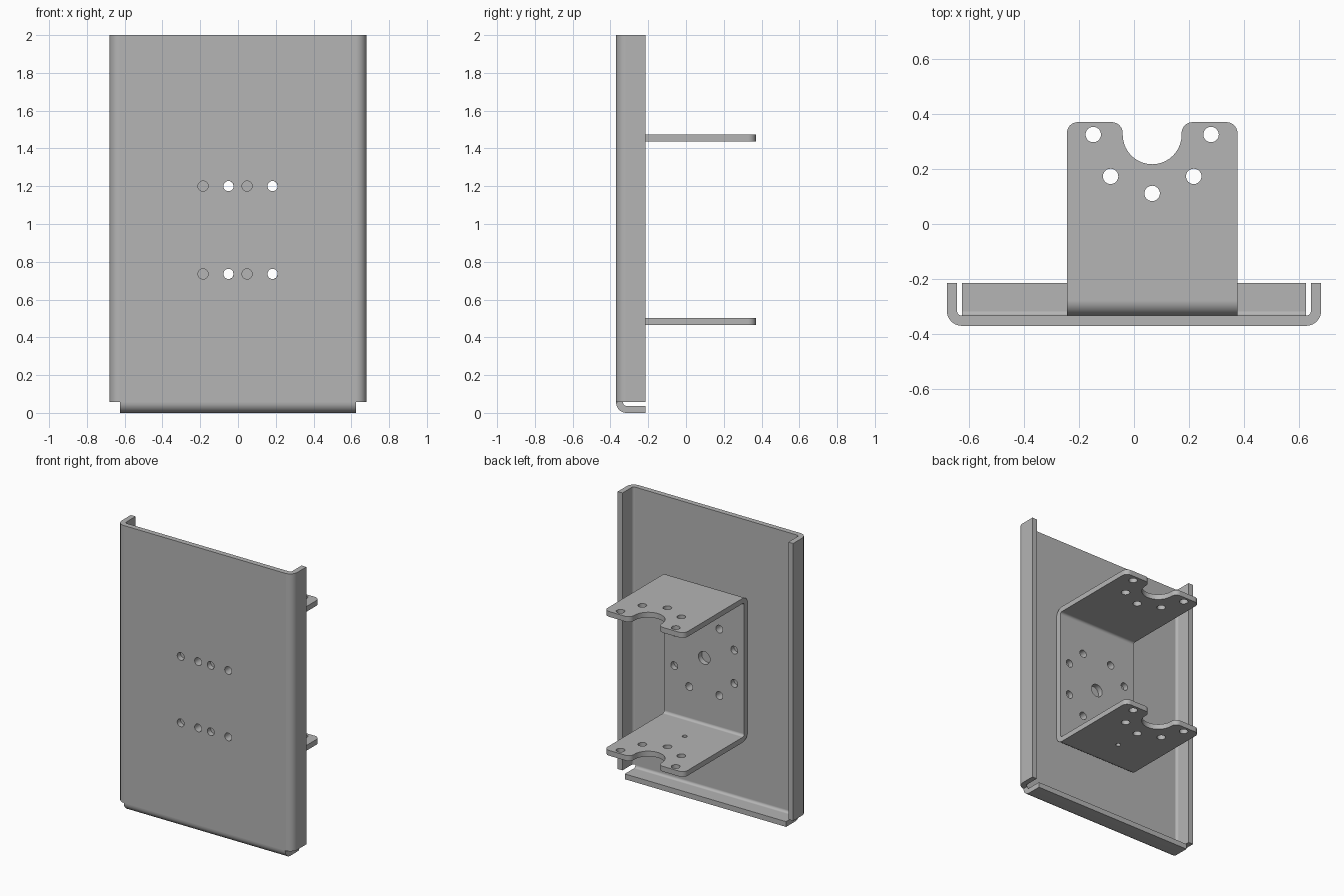
import bpy, bmesh, math
from mathutils import Vector, Matrix

cube = bpy.data.objects.get("Cube")
if cube:
    bpy.data.objects.remove(cube, do_unlink=True)

T = 0.037                      # sheet thickness
R_OUT, R_IN = 0.055, 0.018     # bend radii
FRONT, LIP = -0.37, -0.215     # front face and flange ends in y
BACK = FRONT + T
RELIEF = 0.057                 # height where the side flanges end

steel = bpy.data.materials.new("grey steel")
steel.use_nodes = True
grey = (0.46, 0.46, 0.46, 1)
steel.diffuse_color = grey
steel.node_tree.nodes["Principled BSDF"].inputs["Base Color"].default_value = grey


def rounded(corners, steps=10):
    """Outline from (a, b, radius) right-angle corners."""
    out = []
    for i, (a, b, r) in enumerate(corners):
        p = Vector((a, b))
        if r == 0:
            out.append(p)
            continue
        u = (Vector(corners[i - 1][:2]) - p).normalized() * r
        v = (Vector(corners[(i + 1) % len(corners)][:2]) - p).normalized() * r
        for k in range(steps + 1):
            t = math.pi / 2 * k / steps
            q = p + u + v - v * math.cos(t) - u * math.sin(t)
            if not out or (q - out[-1]).length > 1e-4:
                out.append(q)
    return out


def new_object(name, bm):
    bmesh.ops.recalc_face_normals(bm, faces=bm.faces)
    mesh = bpy.data.meshes.new(name)
    bm.to_mesh(mesh)
    bm.free()
    mesh.materials.append(steel)
    ob = bpy.data.objects.new(name, mesh)
    bpy.context.collection.objects.link(ob)
    return ob


def prism(name, corners, axis, lo, hi):
    """Extrude a rounded outline along the axis."""
    place = {"x": lambda p: (lo, p.x, p.y), "z": lambda p: (p.x, p.y, lo)}[axis]
    bm = bmesh.new()
    face = bm.faces.new([bm.verts.new(place(p)) for p in rounded(corners)])
    ext = bmesh.ops.extrude_face_region(bm, geom=[face])
    move = Vector((hi - lo, 0, 0)) if axis == "x" else Vector((0, 0, hi - lo))
    bmesh.ops.translate(bm, vec=move, verts=[g for g in ext["geom"] if isinstance(g, bmesh.types.BMVert)])
    return new_object(name, bm)


def drills(name, holes):
    """Cylinders from (centre, radius, length, axis)."""
    bm = bmesh.new()
    for centre, r, length, axis in holes:
        turn = Matrix.Rotation(math.pi / 2, 4, "X") if axis == "y" else Matrix()
        bmesh.ops.create_cone(bm, cap_ends=True, segments=32, radius1=r, radius2=r,
                              depth=length, matrix=Matrix.Translation(centre) @ turn)
    ob = new_object(name, bm)
    ob.hide_render = True
    return ob


def cut(ob, cutter, operation):
    mod = ob.modifiers.new("cut", "BOOLEAN")
    mod.operation, mod.solver, mod.object = operation, "EXACT", cutter
    bpy.context.view_layer.update()
    graph = bpy.context.evaluated_depsgraph_get()
    mesh = bpy.data.meshes.new_from_object(ob.evaluated_get(graph))
    ob.modifiers.clear()
    ob.data = mesh
    bpy.data.objects.remove(cutter, do_unlink=True)


# Main panel with two side flanges
W = 0.68
panel = prism("panel", [
    (-W, LIP, 0), (-W, FRONT, R_OUT), (W, FRONT, R_OUT), (W, LIP, 0),
    (W - T, LIP, 0), (W - T, BACK, R_IN), (T - W, BACK, R_IN), (T - W, LIP, 0)],
    "z", RELIEF, 2)
HOLE = 0.027
MID_Z, NEAR, FAR = 0.968, 0.1165, 0.2325
cut(panel, drills("panel_drills", [
    ((x, FRONT, MID_Z + dz), HOLE, 0.2, "y")
    for x in (-0.185, -0.05, 0.048, 0.183) for dz in (-FAR, FAR)]), "DIFFERENCE")

# Bottom flange folded back under the panel
bottom = prism("bottom_flange", [
    (FRONT, RELIEF, 0), (FRONT, 0, R_OUT), (LIP, 0, 0),
    (LIP, T, 0), (BACK, T, R_IN), (BACK, RELIEF, 0)], "x", -0.625, 0.625)

# U-shaped bracket, trimmed to the plan outline of its legs
CX, HALF, NOTCH, END = 0.066, 0.31, 0.107, 0.37
Z0, Z1, INNER = 0.465, 1.475, BACK + T
bracket = prism("bracket", [
    (0.5, Z0, 0), (BACK, Z0, R_OUT), (BACK, Z1, R_OUT), (0.5, Z1, 0),
    (0.5, Z1 - T, 0), (INNER, Z1 - T, R_IN), (INNER, Z0 + T, R_IN), (0.5, Z0 + T, 0)],
    "x", CX - 0.4, CX + 0.4)
cut(bracket, prism("leg_outline", [
    (CX - HALF, -0.5, 0), (CX + HALF, -0.5, 0), (CX + HALF, END, 0.04),
    (CX + NOTCH, END, 0.04), (CX + NOTCH, 0.217, NOTCH),
    (CX - NOTCH, 0.217, NOTCH), (CX - NOTCH, END, 0.04),
    (CX - HALF, END, 0.04)], "z", 0.3, 1.7), "INTERSECT")

# Bracket holes: ring and centre in the web, five in each leg, one small in the lower leg
holes = [((CX, BACK, MID_Z), 0.045, 0.2, "y"), ((CX, -0.08, Z0), 0.016, 0.2, "z")]
for sx in (-1, 1):
    for sz in (-1, 1):
        for dx, dz in ((NEAR, FAR), (FAR, NEAR)):
            holes.append(((CX + sx * dx, BACK, MID_Z + sz * dz), HOLE, 0.2, "y"))
for dx, y in ((-0.214, 0.325), (-0.151, 0.173), (0, 0.111), (0.151, 0.173), (0.214, 0.325)):
    holes.append(((CX + dx, y, MID_Z), 0.028, 1.4, "z"))
cut(bracket, drills("bracket_drills", holes), "DIFFERENCE")

# Smooth bends with sharp sheet edges
for ob in (panel, bottom, bracket):
    bpy.ops.object.select_all(action="DESELECT")
    ob.select_set(True)
    bpy.context.view_layer.objects.active = ob
    bpy.ops.object.shade_smooth_by_angle(angle=math.radians(30))
    ob.modifiers.new("even_normals", "WEIGHTED_NORMAL").keep_sharp = True
